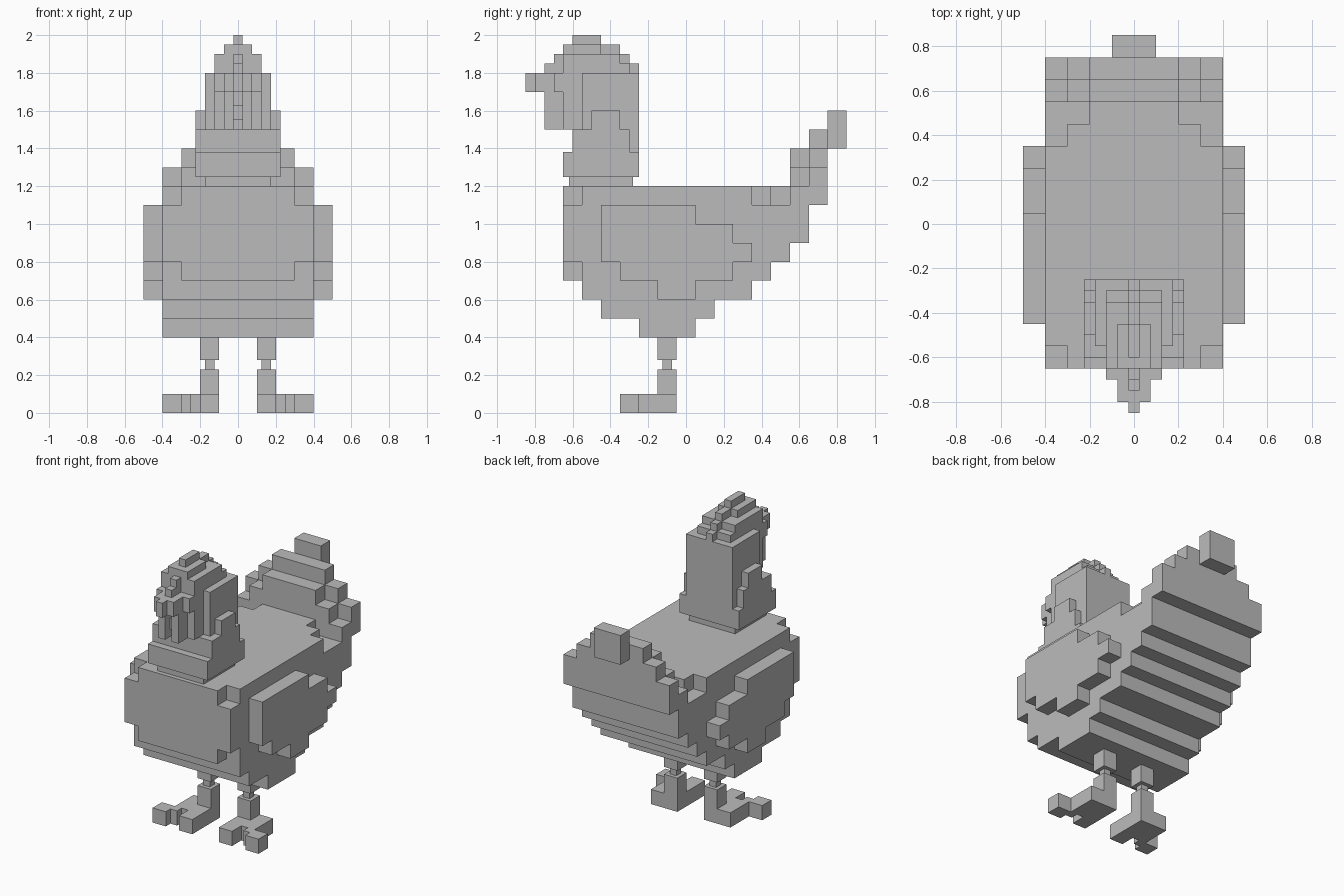
import bpy
import bmesh

grey = bpy.data.materials.new("plain grey")
grey.diffuse_color = (0.5, 0.5, 0.5, 1)


def stack(name, boxes, mirror=False):
    """Join blocks (x0, x1, y0, y1, z0, z1) into one part, mirrored over x if asked."""
    bm = bmesh.new()
    for x0, x1, y0, y1, z0, z1 in boxes:
        for s in ((1, -1) if mirror else (1,)):
            verts = bmesh.ops.create_cube(bm, size=1)["verts"]
            for v in verts:
                v.co.x = s * (x0 + x1) / 2 + v.co.x * (x1 - x0)
                v.co.y = (y0 + y1) / 2 + v.co.y * (y1 - y0)
                v.co.z = (z0 + z1) / 2 + v.co.z * (z1 - z0)
    mesh = bpy.data.meshes.new(name)
    bm.to_mesh(mesh)
    bm.free()
    mesh.materials.append(grey)
    obj = bpy.data.objects.new(name, mesh)
    bpy.context.collection.objects.link(obj)
    return obj


def mid(w, y0, y1, z0, z1):
    """Block centred on x with half width w."""
    return (-w, w, y0, y1, z0, z1)


# Body: stepped belly, notched breast corners and notched back
stack("body", [
    mid(.4, -.25, .05, .4, .5),
    mid(.4, -.45, .15, .5, .6),
    mid(.4, -.55, .35, .6, .7),
    mid(.4, -.55, .45, .7, .8),
    mid(.3, -.65, -.55, .7, .8),
    mid(.4, -.65, .55, .8, .9),
    mid(.4, -.65, .65, .9, 1.1),
    mid(.3, -.65, -.55, 1.1, 1.2),
    mid(.4, -.55, .35, 1.1, 1.2),
    mid(.3, .35, .45, 1.1, 1.2),
    mid(.2, .45, .55, 1.1, 1.2),
])

# Tail: two fans of falling steps and a raised tip
tail = [mid(.1, .75, .85, 1.4, 1.6)]
for y, top in ((.55, 1.2), (.65, 1.3)):
    for i, w in enumerate((.4, .3, .2)):
        z0 = 1.1 if i == 0 else top + .1 * (i - 1)
        tail.append(mid(w, y, y + .1, z0, top + .1 * i))
stack("tail", tail)

# Wings: stepped plates on both sides
wing_rows = [(-.15, .05), (-.35, .25), (-.45, .35), (-.45, .25), (-.45, .05)]
stack("wings", [(.4, .5, a, b, .6 + .1 * i, .7 + .1 * i)
                for i, (a, b) in enumerate(wing_rows)], mirror=True)

# Neck with a collar that narrows upward
stack("neck", [
    mid(.175, -.62, -.28, 1.2, 1.25),
    mid(.225, -.65, -.25, 1.25, 1.38),
    mid(.225, -.60, -.30, 1.38, 1.5),
    mid(.225, -.50, -.35, 1.5, 1.6),
    mid(.175, -.60, -.25, 1.38, 1.5),
])

# Head: core, cheek plates, rounded crown
stack("head", [
    mid(.125, -.65, -.25, 1.5, 1.8),
    mid(.175, -.55, -.25, 1.5, 1.8),
    mid(.125, -.65, -.30, 1.8, 1.85),
    mid(.125, -.65, -.35, 1.85, 1.9),
])

# Comb running over the crown
stack("comb", [
    mid(.025, -.60, -.45, 1.95, 2.0),
    mid(.075, -.65, -.45, 1.9, 1.95),
    mid(.025, -.65, -.35, 1.9, 1.95),
    mid(.025, -.70, -.30, 1.85, 1.9),
    mid(.025, -.75, -.25, 1.8, 1.85),
])

# Beak and wattles
stack("beak", [
    mid(.025, -.85, -.65, 1.7, 1.8),
    mid(.075, -.80, -.65, 1.7, 1.8),
    mid(.125, -.70, -.65, 1.7, 1.8),
    mid(.025, -.70, -.65, 1.55, 1.63),
])
stack("wattles", [(.025, .075, -.75, -.65, 1.5, 1.7)], mirror=True)

# Legs with a thin joint
stack("legs", [
    (.1, .2, -.15, -.05, .28, .4),
    (.125, .175, -.125, -.075, .23, .28),
    (.1, .2, -.15, -.05, .1, .23),
], mirror=True)

# Feet with toes turned outward
stack("feet", [
    (.1, .3, -.2, -.05, 0, .1),
    (.1, .2, -.35, -.2, 0, .1),
    (.2, .25, -.25, -.2, 0, .1),
    (.25, .3, -.3, -.2, 0, .1),
    (.3, .4, -.35, -.25, 0, .1),
], mirror=True)
